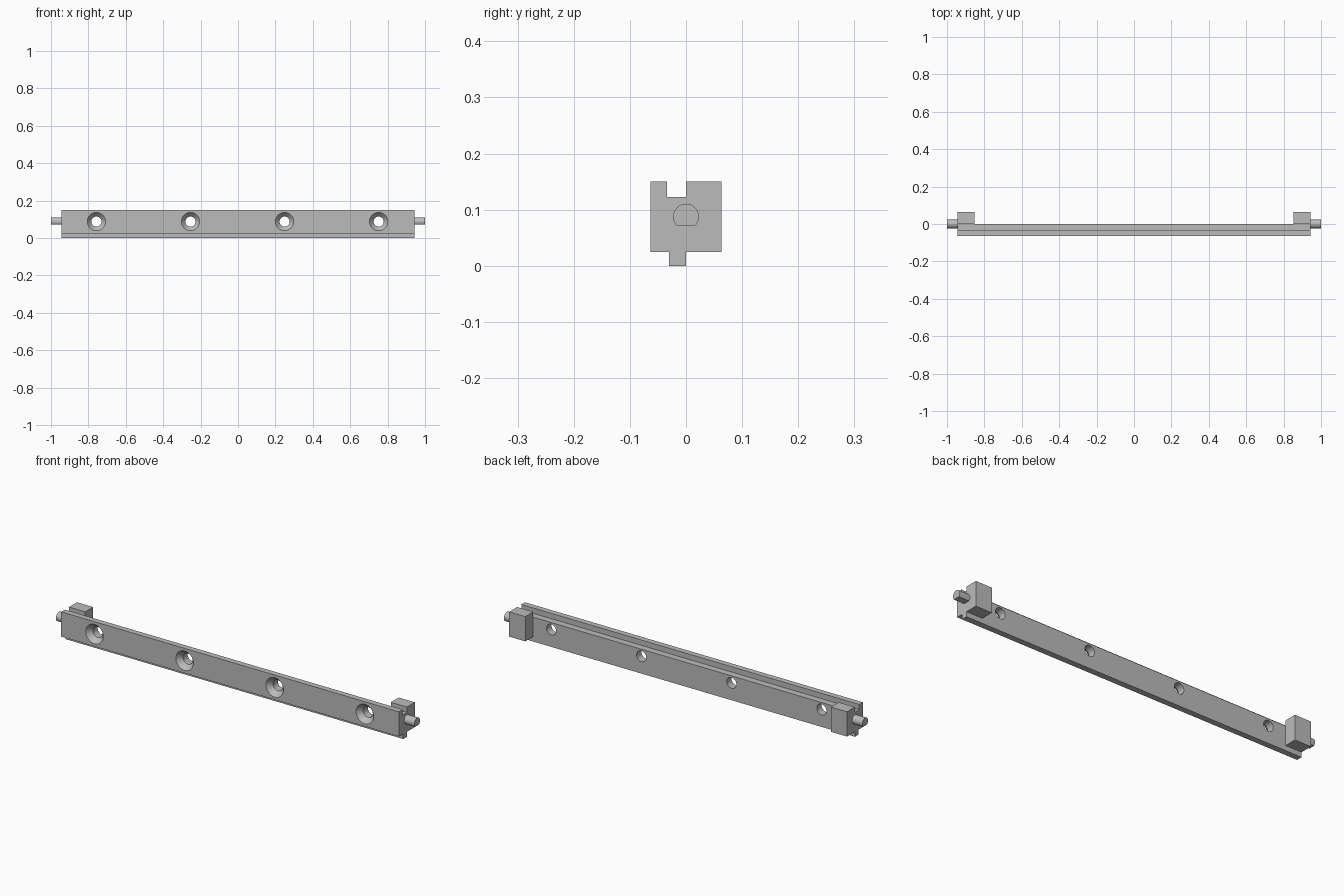
import bpy, bmesh, math

if "Cube" in bpy.data.objects:
    bpy.data.objects.remove(bpy.data.objects["Cube"])

grey = bpy.data.materials.new("plain grey")
grey.diffuse_color = (0.5, 0.5, 0.5, 1)
grey.use_nodes = True
grey.node_tree.nodes["Principled BSDF"].inputs["Base Color"].default_value = grey.diffuse_color

HOLE_Z = 0.0875
END_X = 0.943


def prism(name, outline, x0, x1):
    """Extrude a (y, z) outline along x."""
    bm = bmesh.new()
    face = bm.faces.new([bm.verts.new((x0, y, z)) for y, z in outline])
    ext = bmesh.ops.extrude_face_region(bm, geom=[face])
    for v in ext["geom"]:
        if isinstance(v, bmesh.types.BMVert):
            v.co.x = x1
    bmesh.ops.recalc_face_normals(bm, faces=bm.faces)
    return finish(name, bm)


def lathe(name, x, profile, n=40):
    """Closed spindle around a y axis through (x, HOLE_Z); profile is (y, radius)."""
    bm = bmesh.new()
    rings = [[bm.verts.new((x + r * math.cos(2 * math.pi * i / n), y,
                            HOLE_Z + r * math.sin(2 * math.pi * i / n)))
              for i in range(n)] for y, r in profile]
    for a, b in zip(rings, rings[1:]):
        for i in range(n):
            j = (i + 1) % n
            bm.faces.new((a[i], a[j], b[j], b[i]))
    bm.faces.new(rings[0])
    bm.faces.new(rings[-1])
    bmesh.ops.recalc_face_normals(bm, faces=bm.faces)
    return finish(name, bm)


def finish(name, bm):
    mesh = bpy.data.meshes.new(name)
    bm.to_mesh(mesh)
    bm.free()
    mesh.materials.append(grey)
    ob = bpy.data.objects.new(name, mesh)
    bpy.context.collection.objects.link(ob)
    return ob


def smooth(ob):
    bpy.ops.object.select_all(action='DESELECT')
    ob.select_set(True)
    bpy.context.view_layer.objects.active = ob
    bpy.ops.object.shade_smooth_by_angle(angle=math.radians(30))


# Long rail: rebate along the top back edge, tongue along the bottom
rail = prism("rail", [(-0.063, 0.025), (-0.03, 0.025), (-0.03, 0), (0, 0),
                      (0, 0.123), (-0.034, 0.123), (-0.034, 0.15), (-0.063, 0.15)],
             -END_X, END_X)

# Countersunk screw holes through the rail
bpy.context.view_layer.objects.active = rail
for x in (-0.757, -0.254, 0.249, 0.752):
    cutter = lathe("hole_cutter", x, [(-0.073, 0.058), (-0.063, 0.049),
                                      (-0.038, 0.027), (0.02, 0.027)])
    cutter.hide_render = True
    mod = rail.modifiers.new("hole", 'BOOLEAN')
    mod.operation = 'DIFFERENCE'
    mod.solver = 'EXACT'
    mod.object = cutter
    bpy.ops.object.modifier_apply(modifier=mod.name)
    bpy.data.objects.remove(cutter)
smooth(rail)

# Round pin outline with a flat underside
R, FLAT = 0.023, 0.071
a0 = math.asin((FLAT - HOLE_Z) / R)
pin_outline = [(R * math.cos(a0 + (math.pi - 2 * a0) * i / 32),
                HOLE_Z + R * math.sin(a0 + (math.pi - 2 * a0) * i / 32)) for i in range(33)]

# End blocks behind the rail and pins sticking out of both ends
for side, s in (("left", -1), ("right", 1)):
    prism(side + "_block", [(0, 0.025), (0.063, 0.025), (0.063, 0.15), (0, 0.15)],
          s * 0.853, s * END_X)
    smooth(prism(side + "_pin", pin_outline, s * END_X, s * 1.0))
